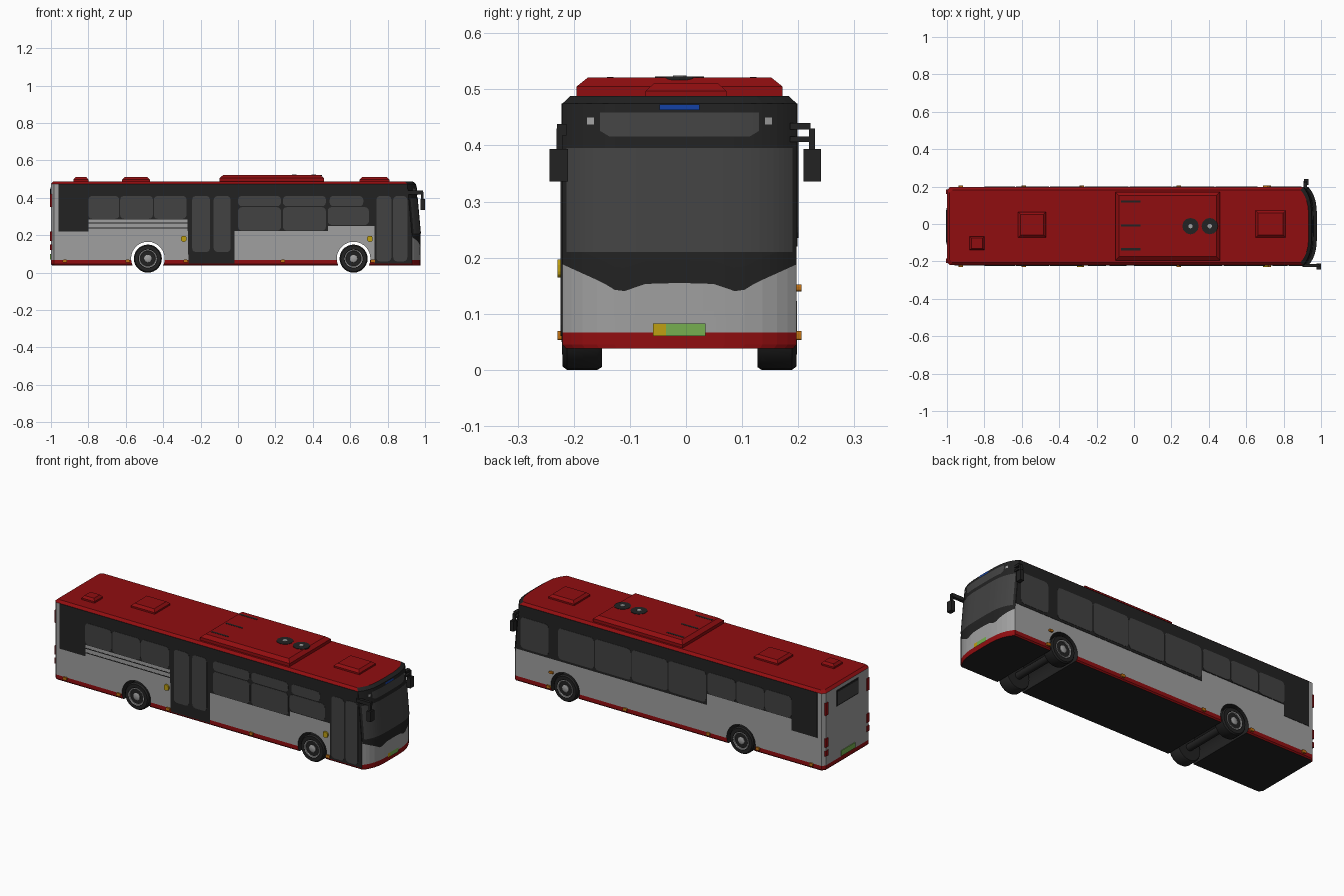
import bpy, bmesh, math

cube = bpy.data.objects.get("Cube")
if cube:
    bpy.data.objects.remove(cube, do_unlink=True)

CY, HW = -0.0115, 0.2085          # body centre line and half width
WHEELS_X = (-0.482, 0.618)


def material(name, rgb):
    m = bpy.data.materials.new(name)
    m.use_nodes = True
    m.diffuse_color = (*rgb, 1)
    b = next(n for n in m.node_tree.nodes if n.type == 'BSDF_PRINCIPLED')
    b.inputs["Base Color"].default_value = (*rgb, 1)
    b.inputs["Roughness"].default_value = 0.6
    return m


RED = material("red paint", (0.28, 0.004, 0.005))
GREY = material("light grey paint", (0.35, 0.35, 0.35))
BLACK = material("black trim", (0.016, 0.016, 0.016))
GLASS = material("smoked glass", (0.055, 0.055, 0.055))
BLUE = material("blue badge", (0.006, 0.05, 0.35))
GREEN = material("green plate", (0.18, 0.43, 0.08))
YELLOW = material("yellow marker", (0.52, 0.35, 0.006))
ORANGE = material("orange marker", (0.52, 0.16, 0.006))


def finish(name, bm, mats):
    bmesh.ops.recalc_face_normals(bm, faces=bm.faces)
    me = bpy.data.meshes.new(name)
    bm.to_mesh(me)
    bm.free()
    for m in mats:
        me.materials.append(m)
    ob = bpy.data.objects.new(name, me)
    bpy.context.collection.objects.link(ob)
    return ob


def select(ob):
    bpy.ops.object.select_all(action='DESELECT')
    ob.select_set(True)
    bpy.context.view_layer.objects.active = ob


def loft(name, rings, mats, rule=None):
    """Skin closed rings of equal length and cap both ends."""
    bm = bmesh.new()
    vs = [[bm.verts.new(p) for p in r] for r in rings]
    n = len(rings[0])
    for a, b in zip(vs, vs[1:]):
        for i in range(n):
            j = (i + 1) % n
            bm.faces.new((a[i], a[j], b[j], b[i]))
    bm.faces.new(vs[0])
    bm.faces.new(vs[-1])
    if rule:
        for f in bm.faces:
            f.material_index = rule(f.calc_center_median())
    return finish(name, bm, mats)


def rect(x0, x1, y0, y1, z, s=0.0):
    return [(x0 + s, y0 + s, z), (x1 - s, y0 + s, z), (x1 - s, y1 - s, z), (x0 + s, y1 - s, z)]


def box(name, x0, x1, y0, y1, z0, z1, mat):
    return loft(name, [rect(x0, x1, y0, y1, z0), rect(x0, x1, y0, y1, z1)], [mat])


def side_plate(name, side, pts, mat, out):
    """Thin plate of (x, z) points on the left (+1) or right (-1) wall."""
    ys = (CY + side * (HW - 0.004), CY + side * (HW + out))
    return loft(name, [[(x, y, z) for x, z in pts] for y in ys], [mat])


def rounded(x0, x1, z0, z1, r=0.02):
    pts = []
    for cx, cz, a0 in ((x1 - r, z1 - r, 0), (x0 + r, z1 - r, 90), (x0 + r, z0 + r, 180), (x1 - r, z0 + r, 270)):
        for k in range(4):
            a = math.radians(a0 + 30 * k)
            pts.append((cx + r * math.cos(a), cz + r * math.sin(a)))
    return pts


def front_x(y, z):
    """Bowed, slightly raked front surface."""
    t = min(1.0, abs(y - CY) / HW)
    lean = 0.0 if z < 0.2 else (z - 0.2) / 0.275 * 0.025
    if z > 0.475:
        lean += (z - 0.475) / 0.013 * 0.015
    return 0.975 - 0.045 * t ** 4 - lean


def front_panel(name, t0, t1, lower, upper, mat, off, n=32, nz=8):
    """Panel following the front surface, t runs -1..1 across the width."""
    bm = bmesh.new()
    grid = []
    for i in range(n + 1):
        t = math.sin(math.pi / 2 * (-1 + 2 * i / n))
        t = t0 + (t + 1) / 2 * (t1 - t0)
        y, lo = CY + t * HW, lower(abs(t))
        zs = [lo + (upper - lo) * k / nz for k in range(nz + 1)]
        grid.append([bm.verts.new((front_x(y, z) + off, y, z)) for z in zs])
    for a, b in zip(grid, grid[1:]):
        for k in range(nz):
            bm.faces.new((a[k], b[k], b[k + 1], a[k + 1]))
    ob = finish(name, bm, [mat])
    for p in ob.data.polygons:
        if p.normal.x < 0:
            p.flip()
    return ob


def lathe(name, x, y, z, side, profile, mat, seg=28):
    """Turn (radius, inward depth) points around a sideways axle."""
    rings = [[(x + r * math.cos(2 * math.pi * i / seg), y - side * d, z + r * math.sin(2 * math.pi * i / seg))
              for i in range(seg)] for r, d in profile]
    ob = loft(name, rings, [mat])
    select(ob)
    bpy.ops.object.shade_smooth_by_angle(angle=math.radians(35))
    return ob


# Body shell
def body_ring(z, inset=0.0):
    k = (HW - inset) / HW
    pts = [(-0.985 + inset, -HW), (-1 + inset, -HW + 0.018), (-1 + inset, HW - 0.018), (-0.985 + inset, HW)]
    ring = [(x, CY + y * k, z) for x, y in pts]
    for i in range(17):
        t = math.sin(math.pi / 2 * (1 - i / 8))
        ring.append((front_x(CY + t * HW, z), CY + t * HW * k, z))
    return ring


def body_colour(c):
    if c.z < 0.041:
        return 2
    if c.z < 0.068:
        return 0
    if c.z > 0.487:
        return 0
    if c.x > 0.88 and abs(c.y - CY) < HW - 0.001 and c.z > 0.2:
        return 2
    return 0 if c.z > 0.475 else 1


levels = [(0.038, 0.006), (0.045, 0), (0.067, 0), (0.2, 0), (0.3, 0), (0.4, 0), (0.475, 0), (0.488, 0.014)]
body = loft("body_shell", [body_ring(z, s) for z, s in levels], [RED, GREY, BLACK], body_colour)

# Wheel arches cut through the shell
for wx in WHEELS_X:
    cutter = lathe("arch_cutter", wx, 0.4, 0.075, 1, [(0.09, 0), (0.09, 0.8)], BLACK)
    cutter.hide_render = True
    mod = body.modifiers.new("arch", 'BOOLEAN')
    mod.object, mod.operation, mod.solver = cutter, 'DIFFERENCE', 'EXACT'
    mod.material_mode = 'TRANSFER'
    select(body)
    bpy.ops.object.modifier_apply(modifier=mod.name)
    bpy.data.objects.remove(cutter, do_unlink=True)

# Wheels and axles
TYRE = [(0.046, 0.004), (0.05, 0), (0.069, 0), (0.075, 0.008), (0.075, 0.062), (0.07, 0.07), (0.02, 0.07)]
RIM = [(0.014, 0), (0.02, 0.003), (0.023, 0.012), (0.036, 0.012), (0.043, 0.001), (0.048, 0), (0.048, 0.02)]
for wx, end in zip(WHEELS_X, ("rear", "front")):
    for side, label in ((1, "left"), (-1, "right")):
        y = CY + side * HW
        lathe(f"{end}_{label}_tyre", wx, y, 0.075, side, TYRE, BLACK)
        lathe(f"{end}_{label}_rim", wx, y + side * 0.001, 0.075, side, RIM, GREY)
    lathe(f"{end}_axle", wx, CY + 0.15, 0.075, 1, [(0.02, 0), (0.02, 0.3)], BLACK, 12)

# Dark window bands with doors on the right side
REAR = [(0.905, 0.475), (-0.96, 0.475), (-0.96, 0.22), (-0.8, 0.22), (-0.8, 0.285), (-0.27, 0.285)]
side_plate("right_window_band", -1, REAR + [
    (-0.265, 0.05), (-0.02, 0.05), (-0.02, 0.222), (0.48, 0.222), (0.48, 0.25),
    (0.73, 0.25), (0.73, 0.05), (0.93, 0.05), (0.93, 0.2)], BLACK, 0.002)
side_plate("left_window_band", 1, REAR + [(-0.27, 0.222), (0.928, 0.222)], BLACK, 0.002)

# Side glass: x0, x1, z0, z1
rear_glass = [(-0.8, -0.635, 0.288, 0.41), (-0.63, -0.455, 0.288, 0.41), (-0.45, -0.275, 0.288, 0.41)]
right_glass = rear_glass + [
    (-0.245, -0.15, 0.11, 0.41), (-0.13, -0.04, 0.11, 0.41),
    (0.0, 0.23, 0.225, 0.35), (0.24, 0.47, 0.225, 0.35), (0.48, 0.7, 0.255, 0.35),
    (0.0, 0.23, 0.355, 0.41), (0.24, 0.47, 0.355, 0.41), (0.49, 0.67, 0.355, 0.41),
    (0.74, 0.82, 0.06, 0.41), (0.83, 0.905, 0.06, 0.41)]
left_glass = rear_glass + [
    (-0.265, -0.03, 0.235, 0.41), (-0.025, 0.2, 0.235, 0.41), (0.205, 0.43, 0.235, 0.41),
    (0.435, 0.66, 0.235, 0.41), (0.72, 0.895, 0.235, 0.41)]
for side, label, panes in ((-1, "right", right_glass), (1, "left", left_glass)):
    for i, p in enumerate(panes):
        side_plate(f"{label}_glass_{i + 1}", side, rounded(*p), GLASS, 0.0035)
# Dark grooves below the rear right windows
for z in (0.237, 0.262):
    side_plate("right_groove", -1, [(-0.8, z), (-0.27, z), (-0.27, z + 0.005), (-0.8, z + 0.005)], BLACK, 0.001)

# Front face
EDGE = [(0, 0.155), (0.32, 0.153), (0.45, 0.14), (0.55, 0.142), (0.65, 0.155), (1, 0.188)]


def screen_edge(t):
    for (a, za), (b, zb) in zip(EDGE, EDGE[1:]):
        if t <= b + 1e-6:
            return za + (zb - za) * (t - a) / (b - a)
    return EDGE[-1][1]


front_panel("windscreen_surround", -1, 1, screen_edge, 0.475, BLACK, 0.002)
front_panel("windscreen", -0.965, 0.965, lambda t: 0.21, 0.395, GLASS, 0.004)
front_panel("destination_glass", -0.68, 0.68, lambda t: 0.416 + 0.01 * max(0, t - 0.6) / 0.08, 0.459, GLASS, 0.004)
front_panel("front_badge", -0.17, 0.17, lambda t: 0.463, 0.473, BLUE, 0.005, 8, 2)
front_panel("front_flap", -0.56, 0.56, lambda t: 0.068, 0.094, GREY, 0.002, 16, 2)
front_panel("front_flap_top", -0.36, 0.36, lambda t: 0.094, 0.105, GREY, 0.002, 16, 2)
front_panel("front_plate", -0.115, 0.22, lambda t: 0.06, 0.083, GREEN, 0.005, 6, 2)
front_panel("front_plate_end", -0.225, -0.115, lambda t: 0.06, 0.083, YELLOW, 0.005, 4, 2)
for t in (-0.76, 0.76):
    front_panel("front_marker_light", t - 0.03, t + 0.03, lambda t: 0.437, 0.45, GREY, 0.004, 4, 2)

# Rear face
box("rear_window", -1.003, -0.99, -0.11, 0.085, 0.365, 0.455, BLACK)
box("rear_window_glass", -1.005, -0.99, -0.1, 0.075, 0.373, 0.447, GLASS)
box("rear_plate", -1.004, -0.99, -0.08, 0.045, 0.07, 0.1, GREEN)
for side in (-1, 1):
    y = CY + side * 0.184
    for z0, z1 in ((0.12, 0.15), (0.17, 0.22), (0.35, 0.42)):
        box("rear_light", -1.004, -0.985, y - 0.012, y + 0.012, z0, z1, RED)


# Roof pods, hatches, fans and vents
def pod(name, x0, x1, y0, y1, z, top, s, mat=RED):
    return loft(name, [rect(x0, x1, y0, y1, 0.48), rect(x0, x1, y0, y1, z), rect(x0, x1, y0, y1, top, s)], [mat])


pod("air_conditioner", -0.1, 0.46, -0.195, 0.172, 0.505, 0.521, 0.02)
pod("rear_hatch", -0.62, -0.47, -0.072, 0.065, 0.497, 0.51, 0.014)
pod("front_hatch", 0.65, 0.81, -0.072, 0.072, 0.497, 0.51, 0.014)
pod("rear_vent", -0.88, -0.8, -0.14, -0.066, 0.497, 0.51, 0.01)
for fx in (0.302, 0.405):
    for r, z, mat, label in ((0.044, 0.523, BLACK, "fan"), (0.012, 0.525, GREY, "fan_hub")):
        loft(label, [[(fx + r * math.cos(a * math.pi / 6), CY + r * math.sin(a * math.pi / 6), h)
                      for a in range(12)] for h in (0.517, z)], [mat])
for vy in (-0.135, -0.008, 0.12):
    box("roof_slot", -0.07, 0.035, vy - 0.006, vy + 0.006, 0.517, 0.522, BLACK)

# Side markers
for side in (-1, 1):
    for mx in (-0.925, -0.59, -0.28, 0.24, 0.72):
        side_plate("side_marker", side, rounded(mx - 0.012, mx + 0.012, 0.053, 0.069, 0.004), ORANGE, 0.009)
side_plate("left_indicator", 1, rounded(0.69, 0.715, 0.14, 0.152, 0.004), ORANGE, 0.009)
for mx in (-0.29, 0.705):
    side_plate("door_button", -1, rounded(mx - 0.014, mx + 0.014, 0.165, 0.197, 0.01), YELLOW, 0.009)

# Mirrors
box("left_mirror_arm", 0.905, 0.925, 0.185, 0.222, 0.428, 0.44, BLACK)
box("left_mirror_bracket", 0.905, 0.925, 0.185, 0.23, 0.406, 0.416, BLACK)
box("left_mirror_stem", 0.91, 0.925, 0.219, 0.23, 0.39, 0.43, BLACK)
box("left_mirror_head", 0.91, 0.932, 0.209, 0.241, 0.336, 0.394, BLACK)
box("right_mirror_arm", 0.9, 0.99, -0.23, -0.213, 0.418, 0.438, BLACK)
box("right_mirror_stem", 0.978, 0.992, -0.231, -0.22, 0.39, 0.43, BLACK)
box("right_mirror_head", 0.975, 1.0, -0.243, -0.21, 0.336, 0.394, BLACK)
